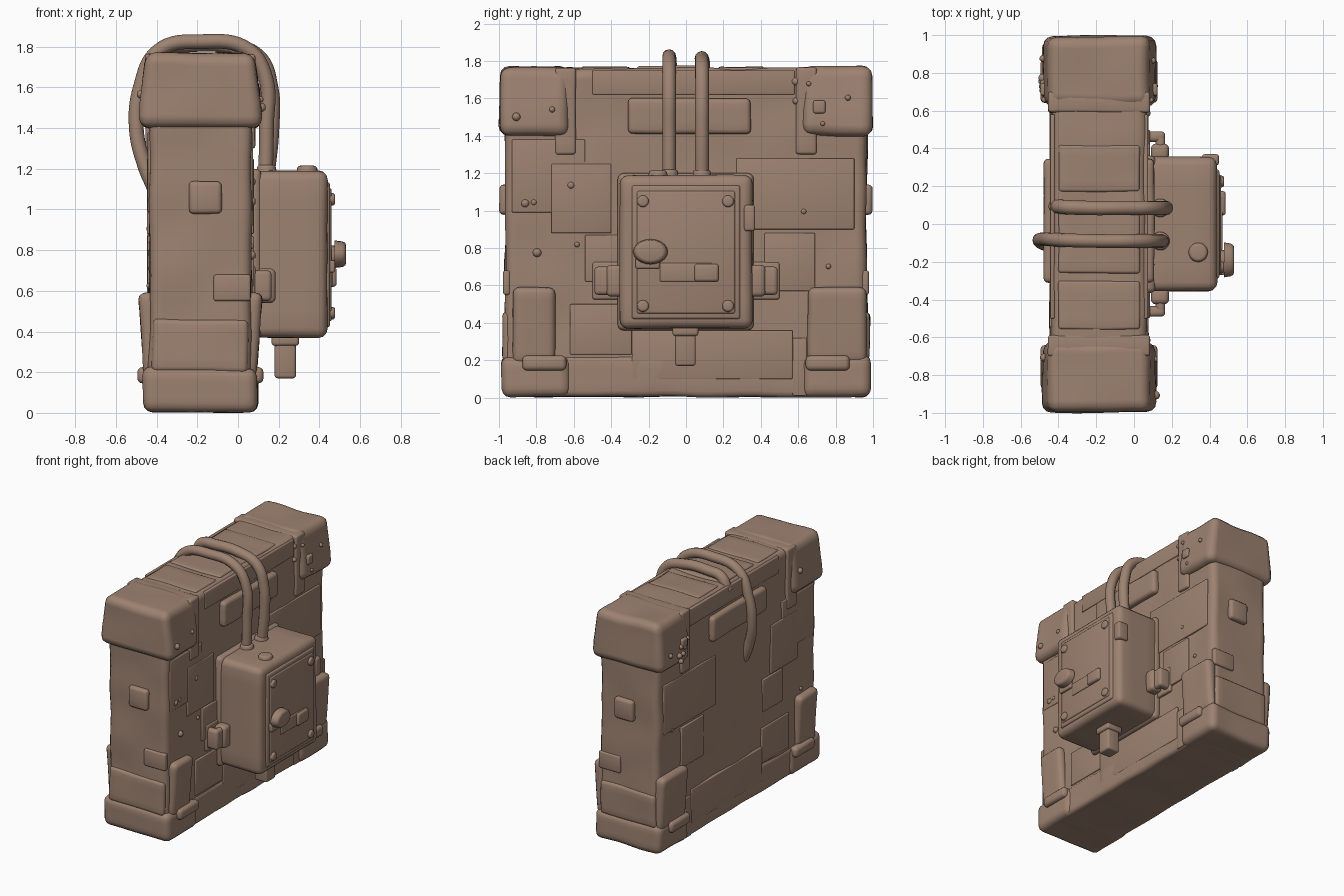
import bpy, bmesh, math, random
from mathutils import Vector, noise

if "Cube" in bpy.data.objects:
    bpy.data.objects.remove(bpy.data.objects["Cube"])

random.seed(4)
clay = bpy.data.materials.new("clay brown")
clay.diffuse_color = (0.34, 0.225, 0.165, 1)
clay.use_nodes = True
clay.node_tree.nodes["Principled BSDF"].inputs["Base Color"].default_value = clay.diffuse_color


def finish(name, bm, angle=40):
    bmesh.ops.recalc_face_normals(bm, faces=bm.faces)
    me = bpy.data.meshes.new(name)
    bm.to_mesh(me)
    bm.free()
    me.materials.append(clay)
    me.shade_smooth()
    me.set_sharp_from_angle(angle=math.radians(angle))
    ob = bpy.data.objects.new(name, me)
    bpy.context.collection.objects.link(ob)
    return ob


def block(name, x, y, z, r=0.02, wobble=0.0, step=0.06, shape=None):
    """Rounded box between (min, max) limits, optionally worn by noise and reshaped."""
    bm = bmesh.new()
    bmesh.ops.create_cube(bm, size=1)
    for v in bm.verts:
        v.co = Vector([lim[1] if c > 0 else lim[0] for c, lim in zip(v.co, (x, y, z))])
    bmesh.ops.bevel(bm, geom=bm.edges[:], offset=r, segments=3, profile=0.5, affect='EDGES')
    if wobble:
        for axis, lim in enumerate((x, y, z)):
            n = int((lim[1] - lim[0]) / step)
            for i in range(1, n):
                co, no = Vector(), Vector()
                co[axis] = lim[0] + (lim[1] - lim[0]) * i / n
                no[axis] = 1
                bmesh.ops.bisect_plane(bm, geom=bm.verts[:] + bm.edges[:] + bm.faces[:],
                                       plane_co=co, plane_no=no)
        for v in bm.verts:
            v.co += noise.noise_vector(v.co * 4.0) * wobble
    if shape:
        for v in bm.verts:
            v.co = shape(v.co.copy())
    return finish(name, bm)


def knob(name, pos, r, depth, axis='X', sy=1.0, sz=1.0):
    """Short round stud with a softened rim, pointing along an axis."""
    bm = bmesh.new()
    bmesh.ops.create_cone(bm, cap_ends=True, segments=20, radius1=r, radius2=r * 0.9, depth=depth)
    rim = [e for e in bm.edges if all(v.co.z > 0 for v in e.verts)]
    bmesh.ops.bevel(bm, geom=rim, offset=min(r, depth) * 0.35, segments=3, profile=0.5, affect='EDGES')
    for v in bm.verts:
        a, b, c = v.co
        if axis == 'X':
            v.co = Vector((c, a * sy, b * sz))
        v.co += Vector(pos)
    return finish(name, bm)


def cable(name, pts, r):
    cu = bpy.data.curves.new(name, 'CURVE')
    cu.dimensions = '3D'
    cu.bevel_depth, cu.bevel_resolution, cu.resolution_u = r, 4, 8
    cu.use_fill_caps = True
    sp = cu.splines.new('BEZIER')
    sp.bezier_points.add(len(pts) - 1)
    for p, co in zip(sp.bezier_points, pts):
        p.co = co
        p.handle_left_type = p.handle_right_type = 'AUTO'
    cu.materials.append(clay)
    ob = bpy.data.objects.new(name, cu)
    bpy.context.collection.objects.link(ob)


CX = -0.185  # middle of the slab thickness


def both_faces(name, lo, hi, y, z, r, wobble=0.0, shape=None):
    """Same plate on the front (+x) and rear (-x) face of the slab."""
    block(name + "_front", (lo, hi), y, z, r, wobble, shape=shape)
    mirrored = (lambda c: Vector((2 * CX - (s := shape(Vector((2 * CX - c.x, c.y, c.z)))).x, s.y, s.z))) if shape else None
    block(name + "_rear", (2 * CX - hi, 2 * CX - lo), y, z, r, wobble, shape=mirrored)


# main slab
block("slab", (-0.435, 0.065), (-0.965, 0.965), (0.02, 1.76), 0.045, 0.012)
block("base_band", (-0.445, 0.076), (-0.8, 0.8), (0.005, 0.225), 0.03, 0.008)


# corner caps, base feet, lower side plates and clips
def cap_taper(c):
    c.x = CX + (c.x - CX) * (1 - 0.12 * max(0, (c.z - 1.5) / 0.27))
    return c


def plate_taper(c):
    t = max(0, min(1, (0.57 - c.z) / 0.4))
    if c.x > 0.07:
        c.x -= 0.03 * t
    return c


for s, side in ((-1, "left"), (1, "right")):
    def span(a, b):
        return tuple(sorted((s * a, s * b)))
    block("top_cap_" + side, (-0.485, 0.115), span(0.625, 0.995), (1.4, 1.77), 0.05, 0.01, shape=cap_taper)
    block("base_foot_" + side, (-0.465, 0.095), span(0.62, 0.985), (0.005, 0.225), 0.045, 0.01)
    lower = span(0.7, 0.925) if s < 0 else span(0.65, 0.965)
    both_faces("lower_plate_" + side, 0.03, 0.12, lower, (0.18, 0.59), 0.035, 0.005, plate_taper)
    both_faces("base_clip_" + side, 0.06, 0.125, span(0.64, 0.875), (0.145, 0.225), 0.025)
    block("cap_lip_" + side, (-0.455, 0.085), span(0.59, 0.7), (1.3, 1.765), 0.015, 0.004)
    # end wall fittings
    block("end_skirt_" + side, (-0.42, 0.05), span(0.9, 0.98), (0.2, 0.46), 0.025, 0.008)
    block("end_lug_" + side, (-0.24, -0.08), span(0.94, 0.998), (0.98, 1.14), 0.022, 0.004)
    block("end_patch_" + side, (-0.12, 0.062), span(0.94, 0.978), (0.55, 0.68), 0.012)
    # bracket holding the box
    block("bracket_post_" + side, (0.05, 0.165), span(0.435, 0.49), (0.55, 0.7), 0.02)
    block("bracket_bar_" + side, (0.115, 0.165), span(0.33, 0.49), (0.55, 0.7), 0.02)
    block("bracket_block_" + side, (0.09, 0.185), span(0.34, 0.425), (0.54, 0.71), 0.025)
    block("bracket_seat_" + side, (0.05, 0.085), span(0.34, 0.5), (0.525, 0.725), 0.012)

# upper plates behind the cables
both_faces("upper_plate", 0.04, 0.108, (-0.31, 0.345), (1.41, 1.6), 0.025, 0.004)

# thin armour panels that leave the seams
panels = [((-0.93, -0.54), (0.99, 1.38)), ((-0.54, -0.3), (0.62, 0.87)), ((0.42, 0.69), (0.57, 0.88)),
          ((0.27, 0.9), (0.9, 1.28)), ((-0.62, -0.29), (0.23, 0.5)), ((-0.29, 0.57), (0.1, 0.36)),
          ((-0.5, 0.58), (1.62, 1.75)), ((0.57, 0.645), (0.01, 0.32)), ((-0.72, -0.4), (0.88, 1.25))]
for i, (py, pz) in enumerate(panels):
    both_faces(f"armour_panel_{i}", 0.05, 0.074 + 0.002 * (i % 3), py, pz, 0.006)

# worn strips across the top
for i, (a, b) in enumerate(((-0.56, -0.3), (-0.26, 0.12), (0.17, 0.42))):
    block(f"top_strip_{i}", (-0.4, 0.03), (a, b), (1.73, 1.768 + 0.004 * (i == 1)), 0.014, 0.006)

# rivets and chips on the caps and walls
for i in range(26):
    s, f = random.choice((-1, 1)), random.choice((-1, 1))
    y = s * random.uniform(0.58, 0.93)
    z = random.choice((random.uniform(1.42, 1.7), random.uniform(1.42, 1.7), random.uniform(0.6, 1.3)))
    on_cap = z > 1.4 and abs(y) > 0.64
    d = (0.3 if on_cap else 0.25) * (1 - 0.12 * max(0, (z - 1.5) / 0.27) * on_cap)
    bm = bmesh.new()
    bmesh.ops.create_icosphere(bm, subdivisions=2, radius=random.uniform(0.012, 0.024))
    bmesh.ops.translate(bm, verts=bm.verts, vec=(CX + f * d, y, z))
    finish(f"rivet_{i}", bm)
both_faces("cap_nut", 0.09, 0.125, (0.68, 0.745), (1.52, 1.59), 0.012)

# control box with framed door
block("control_box", (0.05, 0.44), (-0.355, 0.355), (0.37, 1.19), 0.045, 0.004, step=0.12)
block("box_mount", (0.04, 0.115), (-0.365, 0.362), (0.36, 1.2), 0.03)
block("door_frame", (0.41, 0.452), (-0.29, 0.29), (0.42, 1.135), 0.014)
block("door", (0.43, 0.46), (-0.262, 0.262), (0.45, 1.105), 0.01)
block("door_slot", (0.44, 0.468), (-0.14, 0.14), (0.62, 0.72), 0.008)
block("door_latch", (0.44, 0.485), (0.045, 0.175), (0.62, 0.715), 0.016)
block("door_hinge", (0.36, 0.45), (0.31, 0.37), (0.89, 1.03), 0.015)
for y in (-0.23, 0.225):
    for z in (0.49, 1.05):
        knob("door_bolt", (0.46, y, z), 0.033, 0.035)
knob("dial_stem", (0.47, -0.19, 0.77), 0.055, 0.05)
knob("dial", (0.503, -0.19, 0.78), 0.09, 0.055, sy=1.03, sz=0.75)
block("dial_rest", (0.44, 0.478), (-0.27, -0.14), (0.69, 0.75), 0.01)
knob("top_button", (0.34, -0.15, 1.195), 0.053, 0.04, 'Z')
block("bottom_plug", (0.18, 0.285), (-0.058, 0.052), (0.17, 0.4), 0.014)
block("plug_collar", (0.165, 0.3), (-0.072, 0.066), (0.33, 0.39), 0.015)

# cables from the box over the top of the slab
cable("long_cable", [(0.135, -0.09, 1.15), (0.14, -0.09, 1.4), (0.135, -0.09, 1.65), (0.05, -0.09, 1.785),
                     (-0.18, -0.09, 1.825), (-0.39, -0.085, 1.78), (-0.48, -0.08, 1.6),
                     (-0.5, -0.09, 1.4), (-0.46, -0.11, 1.22), (-0.41, -0.12, 1.1)], 0.036)
cable("short_cable", [(0.14, 0.085, 1.15), (0.165, 0.085, 1.4), (0.16, 0.085, 1.6), (0.1, 0.085, 1.75),
                      (-0.05, 0.085, 1.805), (-0.25, 0.085, 1.81), (-0.37, 0.09, 1.79), (-0.42, 0.095, 1.7)], 0.038)
for y in (-0.09, 0.085):
    knob("cable_socket", (0.14, y, 1.2), 0.05, 0.04, 'Z')
